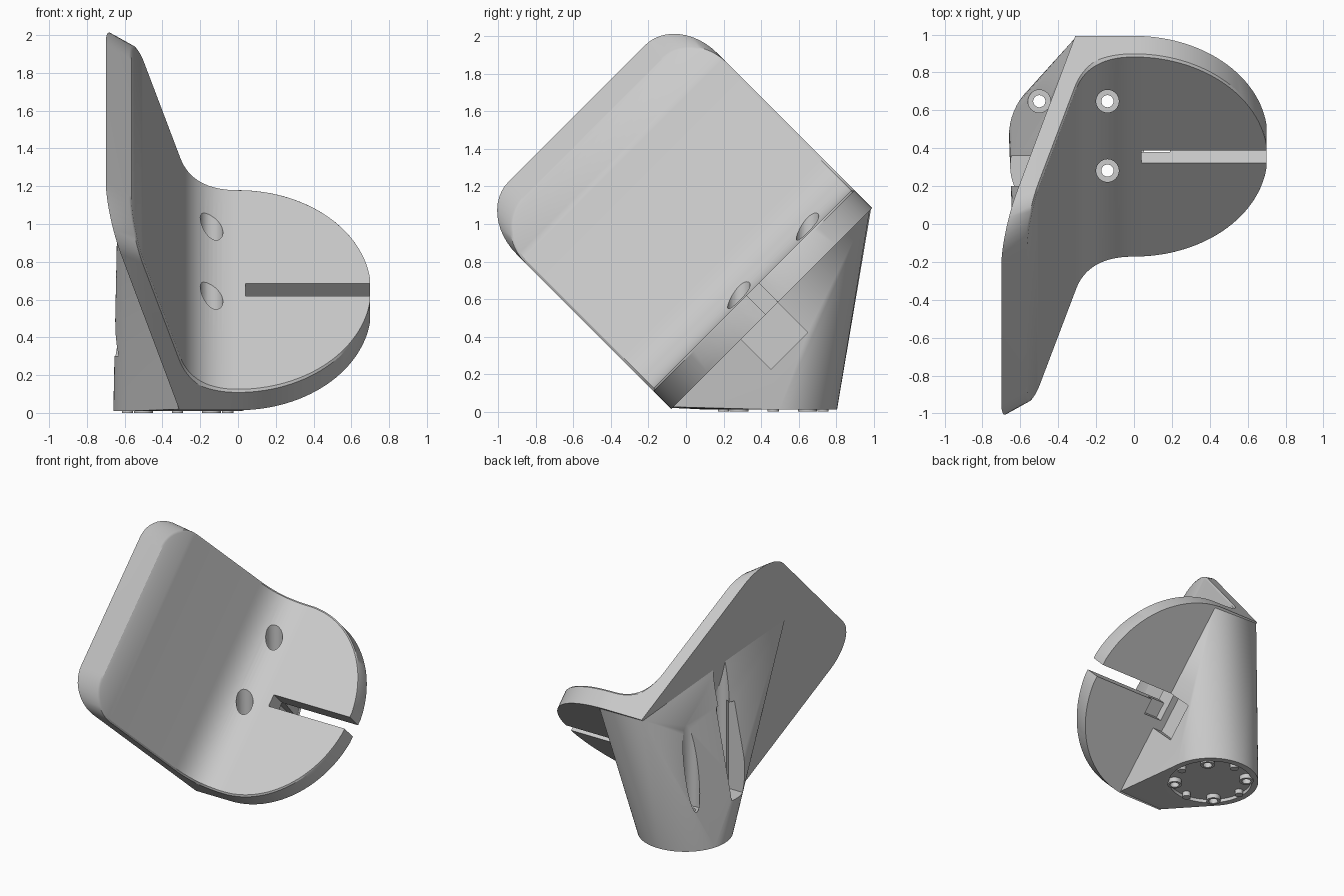
import bpy, bmesh
from math import sin, cos, pi, radians, sqrt
from mathutils import Vector, Matrix

if "Cube" in bpy.data.objects:
    bpy.data.objects.remove(bpy.data.objects["Cube"])

grey = bpy.data.materials.new("light grey")
grey.use_nodes = True
grey.diffuse_color = (0.6, 0.6, 0.6, 1)
grey.node_tree.nodes["Principled BSDF"].inputs["Base Color"].default_value = grey.diffuse_color

MID, HALF = 0.712, 0.757          # centre and half width along the tilted bend
CX, CY, BASE_R = -0.32, 0.465, 0.34
LOW, TOP = 0.065, 0.21            # underside and upper face of the flange
SOFT = 0.012                      # chamfer along the plate's inner rim


def tilt(x, u, n):
    """Bracket coordinates (x, along the bend, out of the flange) to world."""
    return Vector((x, (u - n) / sqrt(2), (u + n) / sqrt(2)))


def make(name, bm):
    bmesh.ops.recalc_face_normals(bm, faces=bm.faces)
    if bm.calc_volume(signed=True) < 0:
        bmesh.ops.reverse_faces(bm, faces=bm.faces)
    mesh = bpy.data.meshes.new(name)
    bm.to_mesh(mesh)
    bm.free()
    mesh.materials.append(grey)
    ob = bpy.data.objects.new(name, mesh)
    bpy.context.collection.objects.link(ob)
    return ob


def hull(name, points):
    bm = bmesh.new()
    for p in points:
        bm.verts.new(p)
    out = bmesh.ops.convex_hull(bm, input=bm.verts)
    inner = {v for v in out["geom_interior"] if isinstance(v, bmesh.types.BMVert)}
    bmesh.ops.delete(bm, geom=list(inner), context="VERTS")
    return make(name, bm)


def cylinder(name, x, y, r, z0, z1, sides=40):
    bm = bmesh.new()
    place = Matrix.Translation((x, y, (z0 + z1) / 2))
    bmesh.ops.create_cone(bm, cap_ends=True, segments=sides, radius1=r, radius2=r,
                          depth=z1 - z0, matrix=place)
    return make(name, bm)


def tilted_box(name, xs, us, ns):
    return hull(name, [tilt(x, u, n) for x in xs for u in us for n in ns])


def combine(ob, tool, operation="DIFFERENCE"):
    mod = ob.modifiers.new("combine", "BOOLEAN")
    mod.operation, mod.object, mod.solver = operation, tool, "EXACT"
    bpy.context.view_layer.objects.active = ob
    bpy.ops.object.modifier_apply(modifier=mod.name)
    bpy.data.objects.remove(tool)


def lerp(a, b, t):
    return Vector(a).lerp(Vector(b), t)


# Bent plate: sections of inner point, outer point and half width
inner_top, outer_top = (-0.565, 1.42), (-0.70, 1.535)
inner_low, corner = (-0.305, 0.45), (-0.31, LOW)
bend_start = lerp(corner, outer_top, 0.24)
bend_apex, bend_end = (-0.24, TOP), (0.0, TOP)
sections = []
for i in range(13):                                   # rounded upper corners
    a = i / 12 * pi / 2
    t = 0.27 * (1 - cos(a))
    sections.append((lerp(inner_top, inner_low, t), lerp(outer_top, bend_start, t),
                     HALF - 0.24 * (1 - sin(a))))
for i in range(17):                                   # bend fillet
    t = i / 16
    inside = lerp(lerp(inner_low, bend_apex, t), lerp(bend_apex, bend_end, t), t)
    outside = lerp(bend_start, corner, t * 2) if t <= 0.5 else lerp(corner, (0, LOW), t * 2 - 1)
    sections.append((inside, outside, HALF))
for i in range(1, 29):                                # rounded flange
    a = radians(83) * i / 28
    x = 0.705 * sin(a)
    sections.append((Vector((x, TOP)), Vector((x, LOW)), HALF * cos(a)))

bm = bmesh.new()
rings = []
for p, q, w in sections:
    side = p.lerp(q, 0.08)
    loop = [(p, SOFT - w), (p, w - SOFT), (side, w), (q, w), (q, -w), (side, -w)]
    rings.append([bm.verts.new(tilt(c.x, MID + s, c.y)) for c, s in loop])
for r0, r1 in zip(rings, rings[1:]):
    for k in range(6):
        j = (k + 1) % 6
        bm.faces.new((r0[k], r0[j], r1[j], r1[k]))
bm.faces.new(rings[0])
bm.faces.new(rings[-1])
bmesh.ops.triangulate(bm, faces=bm.faces)
plate = make("bent_plate", bm)

# Stem: round foot spreading to the bend, plus a gusset up the back of the plate
foot = [Vector((CX + BASE_R * cos(a), CY + BASE_R * sin(a), 0.01))
        for a in (2 * pi * i / 64 for i in range(64))]
ends = (MID - HALF + 0.004, MID + HALF - 0.004)
strip = [tilt(x, u, n) for u in ends for x, n in ((-0.306, LOW + 0.004), (0.07, LOW + 0.012))]
ridge = [tilt(-0.306, u, LOW + 0.004) for u in ends]
stem = hull("stem", foot + strip)
back_foot = [p for p in foot if p.x < -0.2]
combine(stem, hull("gusset", back_foot + ridge + [tilt(-0.63, 0.8, 1.26)]), "UNION")

# Slot and underside pocket
combine(plate, tilted_box("slot", (0.04, 0.9), (MID - 0.046, MID + 0.046), (-0.2, 0.4)))
combine(plate, tilted_box("plate_pocket", (0.04, 0.19), (0.55, 0.757), (-0.2, 0.13)))
combine(stem, tilted_box("stem_pocket", (-0.01, 0.3), (0.48, 0.757), (-0.16, 0.3)))

# Side opening that gives access to the hidden screw
combine(stem, hull("side_opening", [(x, y, z) for x in (-0.8, -0.51)
                                    for y in (0.2, 0.36) for z in (0.3, 1.0)]))

# Recess under the foot
combine(stem, cylinder("recess", CX, CY, 0.295, -0.1, 0.035, 64))

# Screw wells, with a narrow hole and a collar under each
for sx in (-1, 1):
    for sy in (-1, 1):
        x, y = CX + 0.18 * sx, CY + 0.183 * sy
        combine(stem, cylinder("well", x, y, 0.06, 0.3, 1.4))
        combine(stem, cylinder("hole", x, y, 0.032, -0.1, 0.5))
        if sx > 0:
            combine(plate, cylinder("plate_well", x, y, 0.06, 0.15, 1.6))
        collar = cylinder("screw_collar", x, y, 0.05, 0, 0.05)
        combine(collar, cylinder("hole", x, y, 0.032, -0.1, 0.5))

# Locating tabs under the foot
for k in range(4):
    a = k * pi / 2
    cylinder("locating_tab", CX + 0.265 * cos(a), CY + 0.265 * sin(a), 0.03, 0, 0.05, 24)

# Smooth shading with sharp edges kept
bpy.ops.object.select_all(action="DESELECT")
for ob in (plate, stem):
    ob.select_set(True)
bpy.context.view_layer.objects.active = plate
bpy.ops.object.shade_smooth_by_angle(angle=radians(30))
